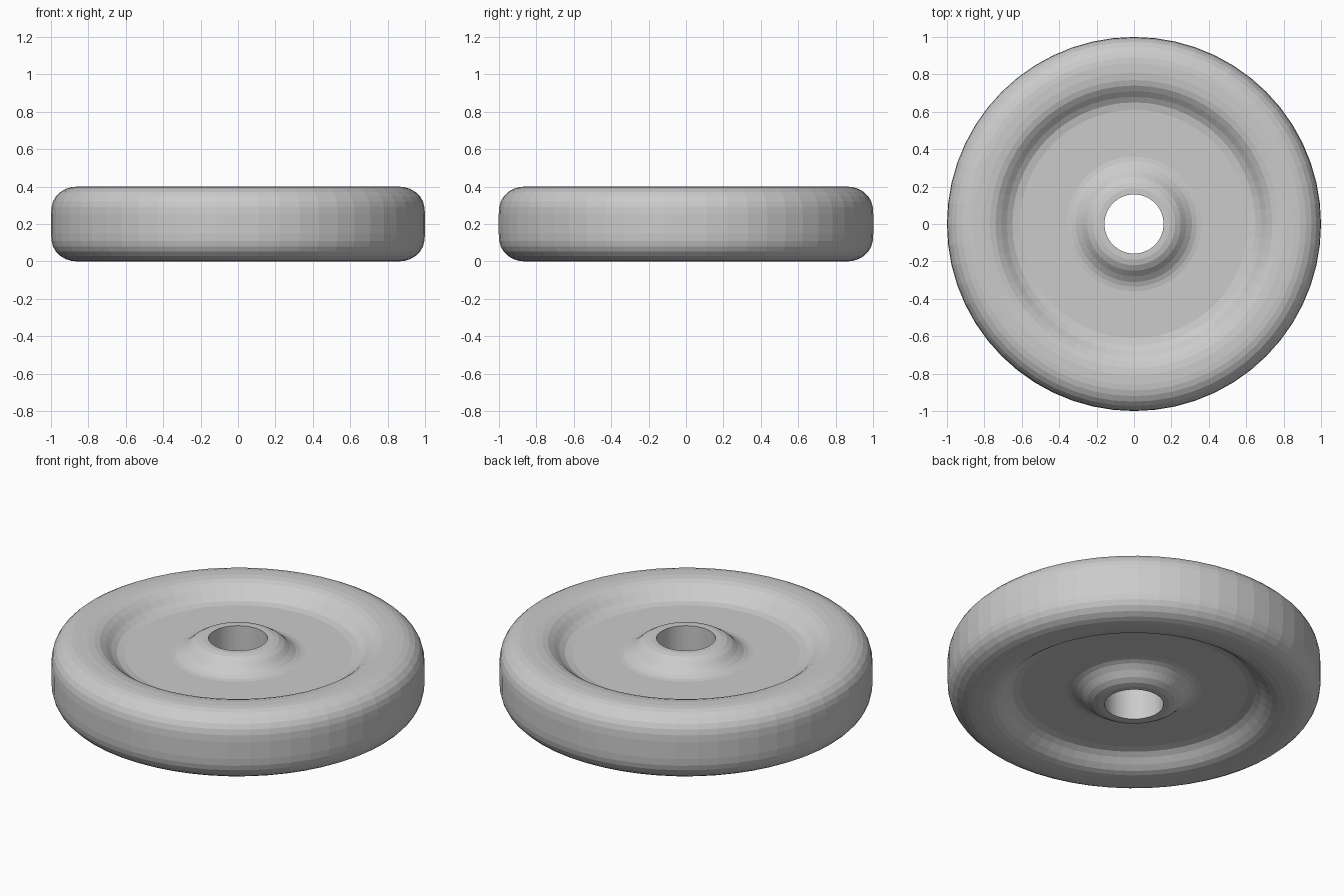
import bpy, bmesh
from math import cos, sin, pi

if "Cube" in bpy.data.objects:
    bpy.data.objects.remove(bpy.data.objects["Cube"])

SEGMENTS = 56
MID = 0.2

# Upper half of the cross-section (radius, height), from the bore out to the tread
upper = [(0.158, 0.40), (0.19, 0.40), (0.22, 0.393), (0.25, 0.375), (0.28, 0.346),
         (0.31, 0.324), (0.335, 0.314), (0.36, 0.31),
         (0.61, 0.31), (0.65, 0.318), (0.68, 0.337), (0.71, 0.364),
         (0.74, 0.385), (0.77, 0.395), (0.81, 0.40), (0.86, 0.40),
         (0.89, 0.397), (0.92, 0.388), (0.95, 0.371), (0.974, 0.347),
         (0.989, 0.32), (0.997, 0.29), (1.0, 0.25)]

# The lower half mirrors the upper one
profile = upper + [(r, 2 * MID - z) for r, z in reversed(upper)]


def lathe(name, section, segments):
    """Revolve a closed section around the z axis."""
    bm = bmesh.new()
    rings = []
    for i in range(segments):
        a = 2 * pi * i / segments
        rings.append([bm.verts.new((r * cos(a), r * sin(a), z)) for r, z in section])
    n = len(section)
    for i in range(segments):
        a, b = rings[i], rings[(i + 1) % segments]
        for j in range(n):
            k = (j + 1) % n
            bm.faces.new((a[j], a[k], b[k], b[j]))
    bmesh.ops.recalc_face_normals(bm, faces=bm.faces)
    mesh = bpy.data.meshes.new(name)
    bm.to_mesh(mesh)
    bm.free()
    obj = bpy.data.objects.new(name, mesh)
    bpy.context.collection.objects.link(obj)
    return obj


# Wheel with raised hub, recessed web, rounded rim and through bore
lathe("wheel", profile, SEGMENTS)
